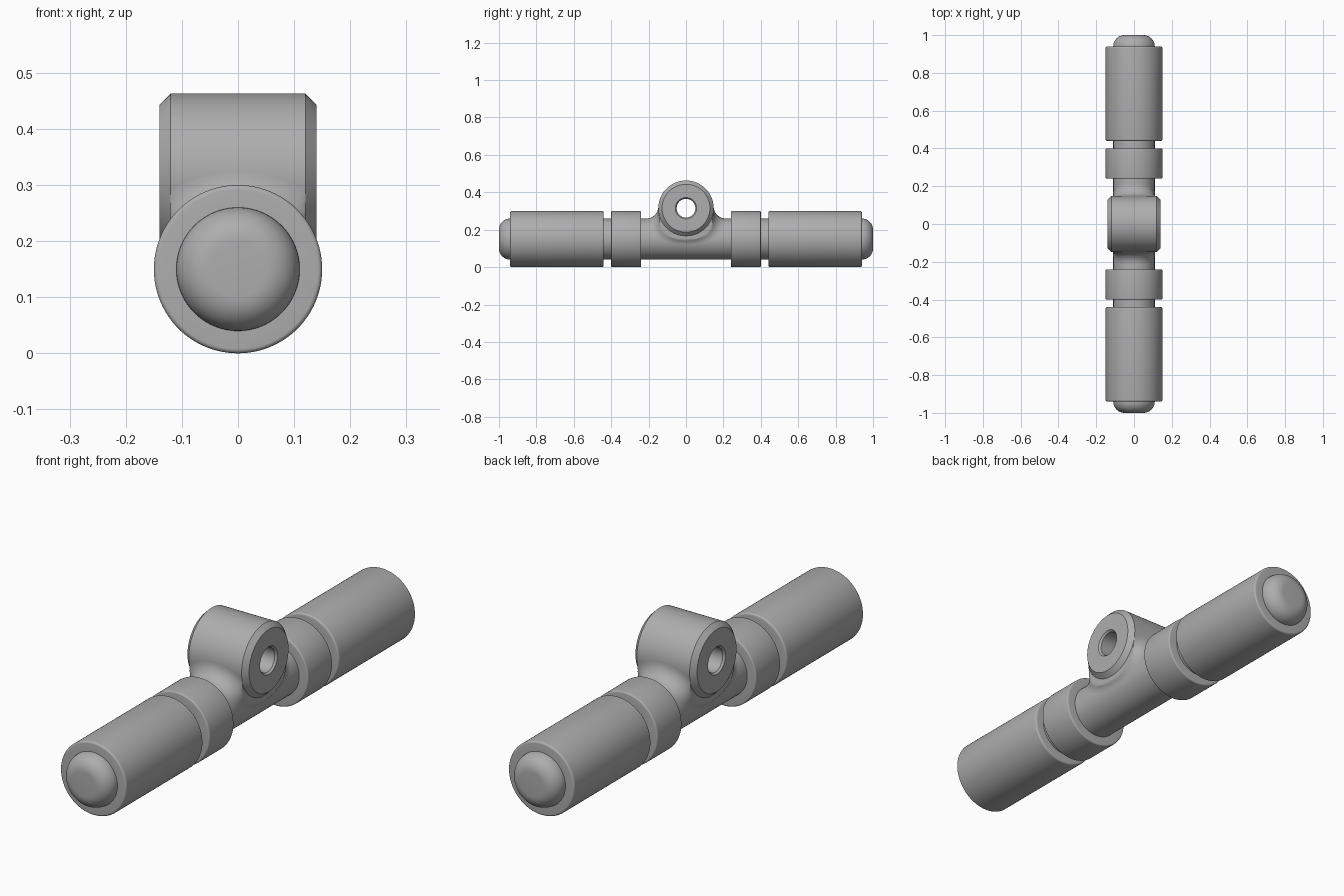
import bpy, bmesh
from math import sin, cos, pi, sqrt, acos, radians
from mathutils import Vector

cube = bpy.data.objects.get("Cube")
if cube:
    bpy.data.objects.remove(cube, do_unlink=True)

grey = bpy.data.materials.new("plain grey")
grey.use_nodes = True
COLOUR = (0.42, 0.42, 0.42, 1)
grey.diffuse_color = COLOUR
grey.node_tree.nodes["Principled BSDF"].inputs["Base Color"].default_value = COLOUR

BAR_Z, BAR_R = 0.15, 0.11
HUB_Z, HUB_R, HUB_FLAT, HUB_X = 0.315, 0.148, 0.12, 0.14


def finish(name, bm):
    mesh = bpy.data.meshes.new(name)
    bm.to_mesh(mesh)
    bm.free()
    mesh.materials.append(grey)
    obj = bpy.data.objects.new(name, mesh)
    bpy.context.collection.objects.link(obj)
    bpy.ops.object.select_all(action='DESELECT')
    obj.select_set(True)
    bpy.context.view_layer.objects.active = obj
    bpy.ops.object.shade_smooth_by_angle(angle=radians(30))
    return obj


def rounded(a, r, size, start, steps=8):
    """Quarter-circle of profile points about centre (a, r)."""
    angles = [start - pi / 2 * i / steps for i in range(steps + 1)]
    return [(a + size * cos(t), r + size * sin(t)) for t in angles]


def lathe(name, profile, axis, z, closed, segments=96):
    """Turn (along, radius) points about the x or y axis at height z."""
    bm = bmesh.new()
    rings = []
    for i in range(segments):
        t = 2 * pi * i / segments
        ring = []
        for a, r in profile:
            u, w = r * cos(t), z + r * sin(t)
            ring.append(bm.verts.new((a, u, w) if axis == 'x' else (u, a, w)))
        rings.append(ring)
    n = len(profile)
    for i in range(segments):
        p, q = rings[i], rings[(i + 1) % segments]
        for j in range(n if closed else n - 1):
            k = (j + 1) % n
            bm.faces.new((p[j], p[k], q[k], q[j]))
    bmesh.ops.remove_doubles(bm, verts=bm.verts, dist=1e-5)
    bmesh.ops.recalc_face_normals(bm, faces=bm.faces)
    return finish(name, bm)


def sleeve(name, start, end, edge):
    """Thick tube around the bar with softened outer edges."""
    inner, outer = BAR_R - 0.01, 0.15
    profile = [(start, inner)]
    profile += rounded(start + edge, outer - edge, edge, pi, 5)
    profile += rounded(end - edge, outer - edge, edge, pi / 2, 5)
    profile += [(end, inner)]
    lathe(name, profile, 'y', BAR_Z, True)


# Bar with domed ends
dome = 0.06
profile = [(-1, 0)] + rounded(-1 + dome, BAR_R - dome, dome, pi, 12)
profile += rounded(1 - dome, BAR_R - dome, dome, pi / 2, 12) + [(1, 0)]
lathe("bar", profile, 'y', BAR_Z, False)

# Grips and collars on both ends
for side, s in (("front", -1), ("back", 1)):
    for part, near, far, edge in (("collar", 0.24, 0.4, 0.006), ("grip", 0.44, 0.94, 0.008)):
        sleeve(side + "_" + part, *sorted((s * near, s * far)), edge)

# Cross hub with chamfered rims and a through hole
half = [(HUB_FLAT, HUB_R), (HUB_X, 0.128), (HUB_X, 0.057), (HUB_X - 0.008, 0.05)]
profile = half + [(-a, r) for a, r in reversed(half)]
lathe("hub", profile, 'x', HUB_Z, True)

# Rolling-ball blend between the bar and the hub
BALL = 0.065
reach = BAR_R + BALL
t_max = acos((HUB_Z - HUB_R - BALL - BAR_Z) / reach)
bm = bmesh.new()
COLS, ROWS = 120, 12
for s in (-1, 1):
    grid, centres = [], []
    for i in range(COLS + 1):
        t = t_max * (2 * i / COLS - 1)
        x, z = reach * sin(t), BAR_Z + reach * cos(t)
        y = s * sqrt(max(0, (HUB_R + BALL) ** 2 - (z - HUB_Z) ** 2))
        ball = Vector((x, y, z))
        to_bar = (Vector((0, y, BAR_Z)) - ball).normalized()
        to_hub = (Vector((x, 0, HUB_Z)) - ball).normalized()
        column = []
        for j in range(ROWS + 1):
            p = ball + to_bar.slerp(to_hub, j / ROWS) * BALL
            p.x = max(-HUB_FLAT, min(HUB_FLAT, p.x))
            column.append(bm.verts.new(p))
        grid.append(column)
        centres.append(ball)
    for i in range(COLS):
        for j in range(ROWS):
            f = bm.faces.new((grid[i][j], grid[i + 1][j], grid[i + 1][j + 1], grid[i][j + 1]))
            f.normal_update()
            if f.normal.dot(centres[i] - f.calc_center_median()) < 0:
                f.normal_flip()
bmesh.ops.remove_doubles(bm, verts=bm.verts, dist=1e-5)
finish("hub_blend", bm)
